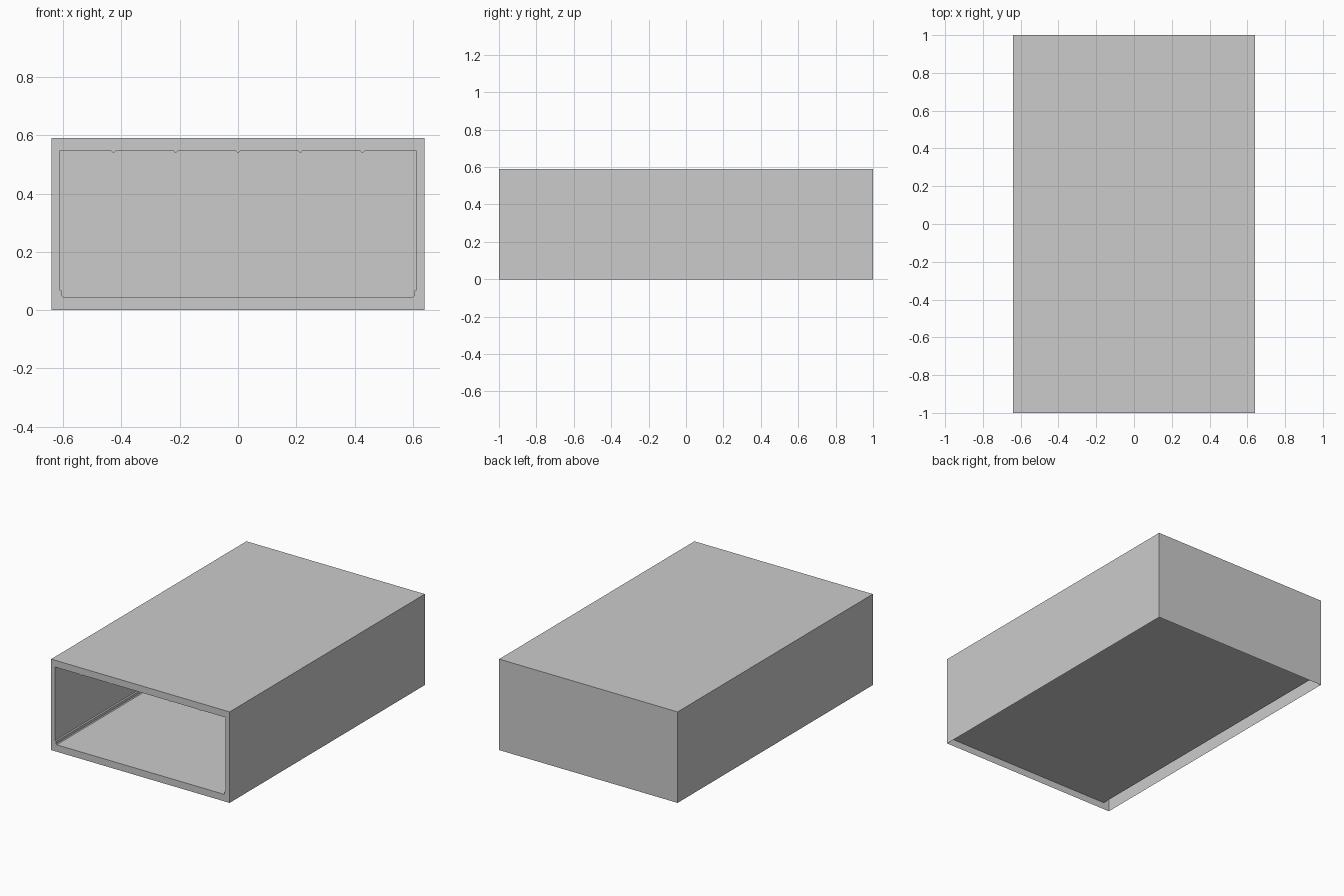
import bpy, bmesh

if "Cube" in bpy.data.objects:
    bpy.data.objects.remove(bpy.data.objects["Cube"])

W, H, L = 0.64, 0.59, 1.0          # half width, height, half length

def new_object(name, bm):
    me = bpy.data.meshes.new(name)
    bm.to_mesh(me)
    bm.free()
    ob = bpy.data.objects.new(name, me)
    bpy.context.collection.objects.link(ob)
    return ob

def ring(bm, pts, y):
    return [bm.verts.new((x, y, z)) for x, z in pts]

def sweep(bm, a, b):
    n = len(a)
    for i in range(n):
        j = (i + 1) % n
        bm.faces.new((a[i], a[j], b[j], b[i]))

# Profiles: outer rectangle, and opening with stepped lower corners and ceiling ribs
outer = [(-W, 0), (W, 0), (W, H), (-W, H)]
right = [(0.60, 0.045), (0.605, 0.05), (0.605, 0.066), (0.612, 0.07), (0.612, 0.546)]
ribs = []
for c in (0.427, 0.214, 0, -0.214, -0.427):
    ribs += [(c + 0.007, 0.546), (c + 0.003, 0.541), (c - 0.003, 0.541), (c - 0.007, 0.546)]
inner = right + ribs + [(-x, z) for x, z in reversed(right)]

# Outer sleeve: sides, top and closed back, open underneath
bm = bmesh.new()
f, b = ring(bm, outer, -L), ring(bm, outer, L)
for i in (1, 2, 3):
    j = (i + 1) % 4
    bm.faces.new((f[i], f[j], b[j], b[i]))
bm.faces.new(b[::-1])
bmesh.ops.recalc_face_normals(bm, faces=bm.faces)
new_object("outer_shell", bm)

# Inner channel, facing inwards
bm = bmesh.new()
sweep(bm, ring(bm, inner, -L), ring(bm, inner, L))
new_object("inner_channel", bm)

# Front rim between the two profiles
bm = bmesh.new()
edges = []
for pts in (outer, inner):
    r = ring(bm, pts, -L)
    edges += [bm.edges.new((r[i], r[(i + 1) % len(r)])) for i in range(len(r))]
bmesh.ops.triangle_fill(bm, edges=edges, use_beauty=True, normal=(0, -1, 0))
for face in bm.faces:
    face.normal_update()
    if face.normal.y > 0:
        face.normal_flip()
new_object("front_rim", bm)
